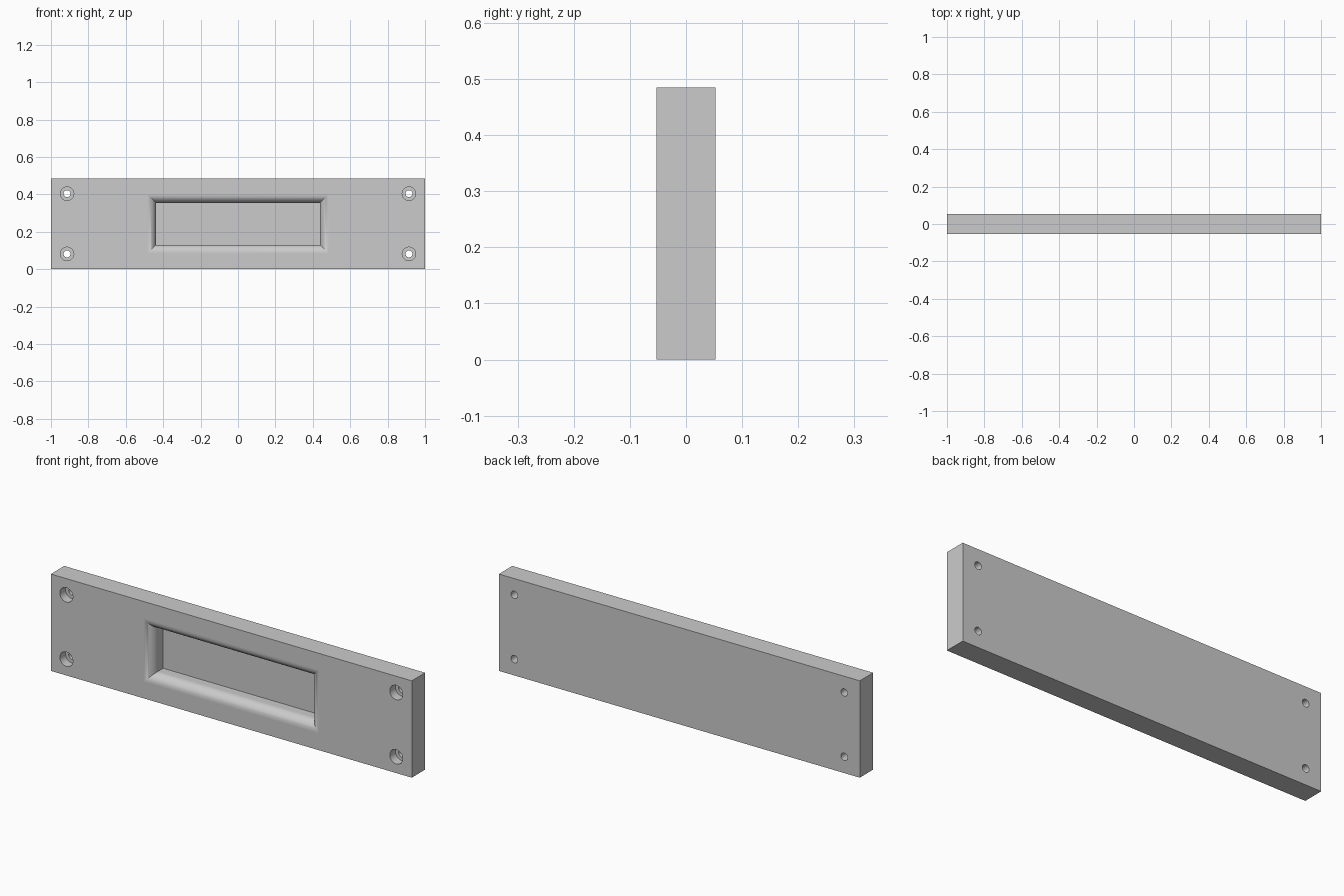
import bpy, bmesh, math

if "Cube" in bpy.data.objects:
    bpy.data.objects.remove(bpy.data.objects["Cube"])

HALF_T, HEIGHT = 0.053, 0.485
MID = HEIGHT / 2
FRONT = -HALF_T


def make_object(name, bm):
    bmesh.ops.recalc_face_normals(bm, faces=bm.faces)
    mesh = bpy.data.meshes.new(name)
    bm.to_mesh(mesh)
    bm.free()
    ob = bpy.data.objects.new(name, mesh)
    bpy.context.collection.objects.link(ob)
    return ob


def loft(name, rings):
    """Closed solid through a list of equal-length point rings."""
    bm = bmesh.new()
    loops = [[bm.verts.new(p) for p in ring] for ring in rings]
    n = len(loops[0])
    for a, b in zip(loops, loops[1:]):
        for i in range(n):
            j = (i + 1) % n
            bm.faces.new((a[i], a[j], b[j], b[i]))
    bm.faces.new(loops[0])
    bm.faces.new(loops[-1])
    return make_object(name, bm)


def rect(hx, hz, y):
    return [(sx * hx, y, MID + sz * hz) for sx, sz in ((-1, -1), (1, -1), (1, 1), (-1, 1))]


def circle(x, z, r, y, n=48):
    return [(x + r * math.cos(2 * math.pi * i / n), y, z + r * math.sin(2 * math.pi * i / n))
            for i in range(n)]


# Rectangular plate
plate = loft("plate", [rect(1, MID, FRONT), rect(1, MID, HALF_T)])

# Finger pocket: rounded lip, straight walls, flat floor
PX, PZ, R, DEPTH, SEG = 0.438, 0.112, 0.047, 0.086, 12
rings = [rect(PX + R, PZ + R, FRONT - 0.05)]
for i in range(SEG + 1):
    t = math.pi / 2 * i / SEG
    off = R * (1 - math.sin(t))
    rings.append(rect(PX + off, PZ + off, FRONT + R * (1 - math.cos(t))))
rings.append(rect(PX, PZ, FRONT + DEPTH))
cutters = [loft("pocket_cutter", rings)]

# Four counterbored screw holes
for x in (-0.914, 0.914):
    for dz in (-0.161, 0.161):
        z = MID + dz
        profile = [(0.036, FRONT - 0.05), (0.036, FRONT + 0.045),
                   (0.0185, FRONT + 0.045), (0.0185, HALF_T + 0.05)]
        cutters.append(loft("screw_hole_cutter", [circle(x, z, r, y) for r, y in profile]))

# Cut everything out of the plate
bpy.context.view_layer.objects.active = plate
plate.select_set(True)
for c in cutters:
    c.hide_render = True
    m = plate.modifiers.new("cut", 'BOOLEAN')
    m.operation, m.solver, m.object = 'DIFFERENCE', 'EXACT', c
    bpy.ops.object.modifier_apply(modifier=m.name)
    bpy.data.objects.remove(c)

# Smooth lip and holes, keep flat faces flat
bpy.ops.object.shade_smooth_by_angle(angle=math.radians(30))
w = plate.modifiers.new("flat_faces", 'WEIGHTED_NORMAL')
w.keep_sharp = True
